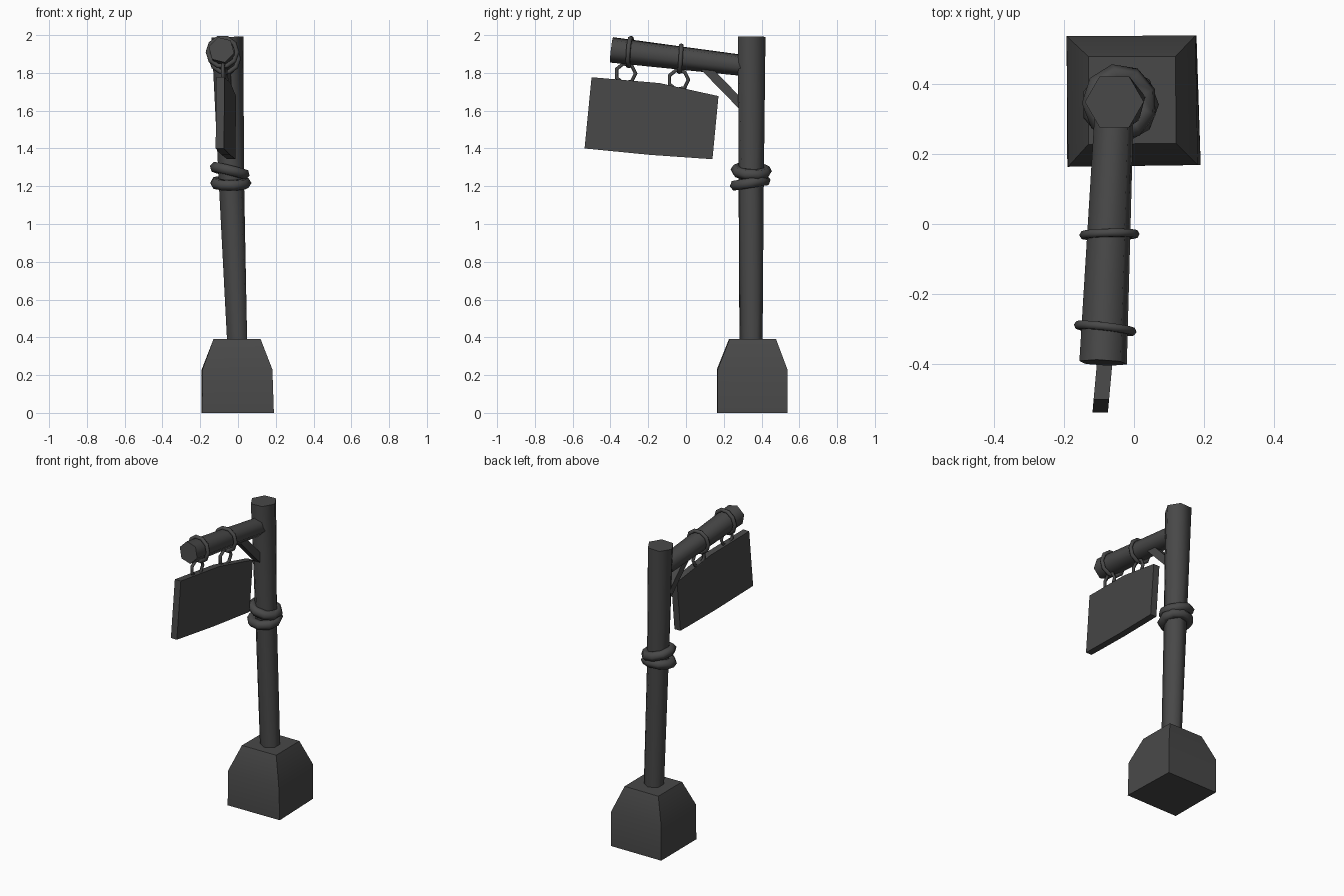
import bpy, bmesh, math
from mathutils import Vector, Matrix

if "Cube" in bpy.data.objects:
    bpy.data.objects.remove(bpy.data.objects["Cube"])

dark = bpy.data.materials.new("dark_grey")
dark.diffuse_color = (.065, .065, .065, 1)
dark.use_nodes = True
dark.node_tree.nodes["Principled BSDF"].inputs["Base Color"].default_value = dark.diffuse_color


def make(name, bm):
    """Turn a bmesh into a dark object, smooth except at hard corners."""
    bmesh.ops.recalc_face_normals(bm, faces=bm.faces[:])
    me = bpy.data.meshes.new(name)
    bm.to_mesh(me)
    bm.free()
    me.materials.append(dark)
    ob = bpy.data.objects.new(name, me)
    bpy.context.collection.objects.link(ob)
    bpy.ops.object.select_all(action='DESELECT')
    ob.select_set(True)
    bpy.context.view_layer.objects.active = ob
    bpy.ops.object.shade_smooth_by_angle(angle=math.radians(65))
    return ob


def loft(name, rings):
    """Skin matching vertex rings and cap both ends."""
    bm = bmesh.new()
    vs = [[bm.verts.new(p) for p in r] for r in rings]
    n = len(vs[0])
    for a, b in zip(vs, vs[1:]):
        for i in range(n):
            j = (i + 1) % n
            bm.faces.new((a[i], a[j], b[j], b[i]))
    bm.faces.new(vs[0][::-1])
    bm.faces.new(vs[-1])
    return make(name, bm)


def beam(name, stations, sides=6):
    """Tapered beam through (centre, radius, turn in degrees)."""
    axis = Vector(stations[-1][0]) - Vector(stations[0][0])
    u = axis.cross(Vector((1, 0, 0))).normalized()
    w = u.cross(axis).normalized()
    rings = []
    for c, r, turn in stations:
        angles = [math.radians(turn) + i * math.tau / sides for i in range(sides)]
        rings.append([Vector(c) + r * (math.cos(t) * w + math.sin(t) * u) for t in angles])
    return loft(name, rings)


def torus(name, centre, axis, major, minor, seg=10, tube=6):
    bm = bmesh.new()
    m = Matrix.Translation(centre) @ Vector(axis).to_track_quat('Z', 'Y').to_matrix().to_4x4()
    vs = []
    for i in range(seg):
        a = i * math.tau / seg
        row = []
        for k in range(tube):
            b = k * math.tau / tube
            r = major + minor * math.cos(b)
            row.append(bm.verts.new(m @ Vector((r * math.cos(a), r * math.sin(a), minor * math.sin(b)))))
        vs.append(row)
    for i in range(seg):
        for k in range(tube):
            p, q = vs[i], vs[(i + 1) % seg]
            l = (k + 1) % tube
            bm.faces.new((p[k], q[k], q[l], p[l]))
    return make(name, bm)


# Stone base: slightly irregular block with a tapered top
loft("stone_base", [
    [(-.19, .163, 0), (.19, .168, 0), (.178, .537, 0), (-.192, .535, 0)],
    [(-.188, .163, .23), (.182, .168, .23), (.175, .537, .23), (-.192, .535, .23)],
    [(-.13, .227, .39), (.12, .23, .39), (.118, .477, .39), (-.13, .477, .39)],
])

# Leaning, slightly twisted post
beam("post", [((-.004, .344, .36), .061, 30), ((-.034, .345, 1.2), .069, 15),
              ((-.056, .348, 1.99), .084, 0)])

# Rope wound round the post
torus("rope_lower", (-.04, .34, 1.217), (.0, -.16, 1), .081, .03, 9)
torus("rope_upper", (-.041, .346, 1.28), (.25, .05, 1), .081, .03, 9)

# Cross arm and its brace
beam("cross_arm", [((-.088, -.395, 1.922), .07, 15), ((-.056, .33, 1.836), .057, 15)])
beam("brace", [((-.062, .10, 1.83), .034, 45), ((-.055, .30, 1.625), .034, 45)], 4)

# Straps round the arm, each with a hanging link
for n, (sx, sy, sz, size, ly, lz, tilt) in enumerate([
        (-.082, -.297, 1.91, .077, -.32, 1.797, .12),
        (-.070, -.03, 1.875, .073, -.04, 1.763, -.02)]):
    torus(f"arm_strap_{n + 1}", (sx, sy, sz), (tilt, 1, -.07), size, .013)
    torus(f"hanging_link_{n + 1}", (sx + .005, ly, lz), (1, -.09, 0), .053, .01, 7)

# Hanging sign board with a bowed top edge
outline = [(-.537, 1.40), (-.19, 1.366), (.14, 1.343), (.172, 1.677), (-.14, 1.746), (-.5, 1.777)]
loft("sign_board", [[(-.048 + .09 * y + s * .022, y, z) for y, z in outline] for s in (-1, 1)])
